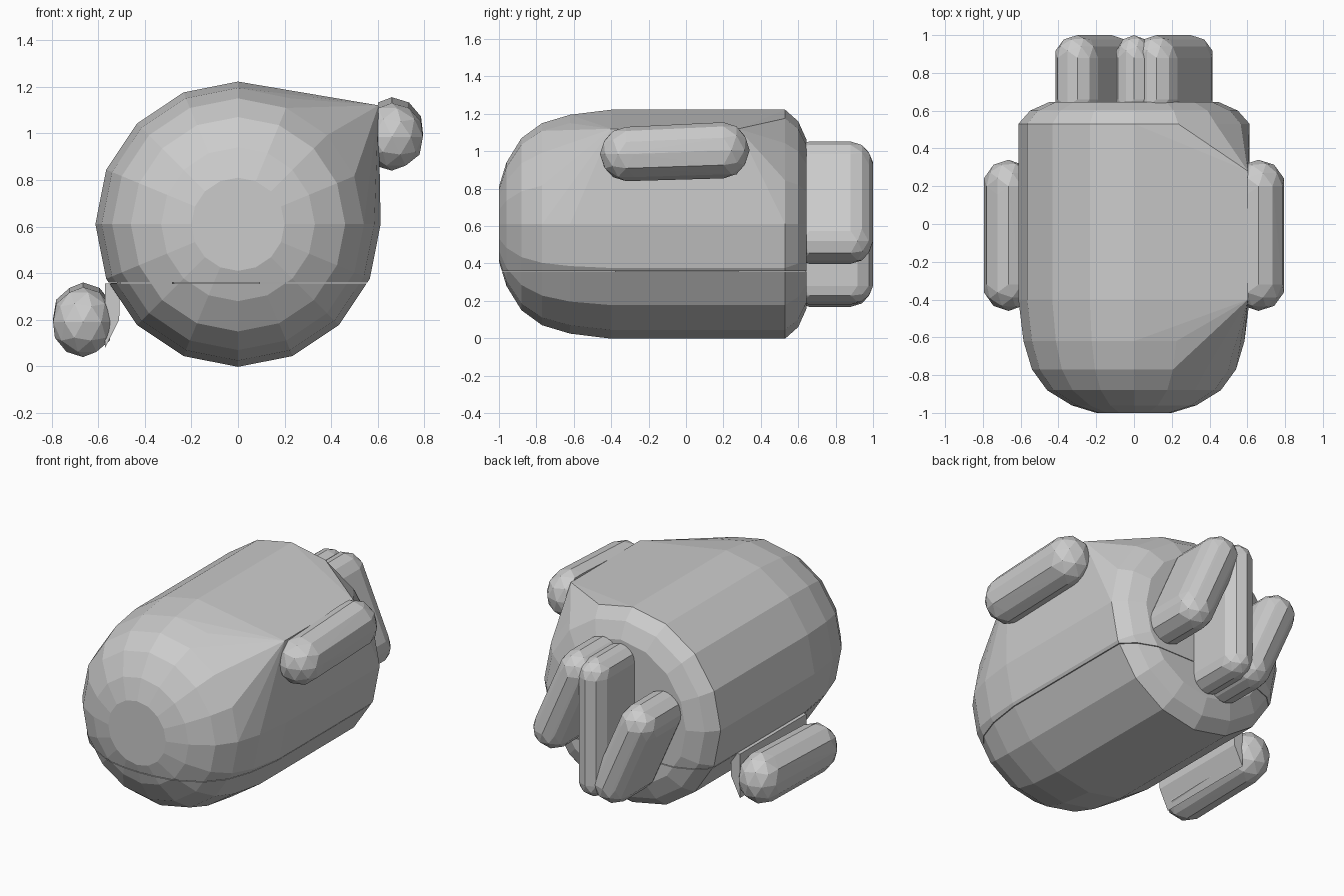
import bpy, bmesh, math
from mathutils import Vector

if "Cube" in bpy.data.objects:
    bpy.data.objects.remove(bpy.data.objects["Cube"])


def rehull(bm):
    """Keep only the convex hull of the mesh's points."""
    pts = [v.co.copy() for v in bm.verts]
    bm.clear()
    for p in pts:
        bm.verts.new(p)
    bmesh.ops.remove_doubles(bm, verts=bm.verts[:], dist=0.002)
    res = bmesh.ops.convex_hull(bm, input=bm.verts[:])
    junk = {g for g in res["geom_interior"] + res["geom_unused"]
            if isinstance(g, bmesh.types.BMVert)}
    bmesh.ops.delete(bm, geom=list(junk), context='VERTS')


def hull(name, pts, cut=None):
    """Convex part from points; cut=(point, normal) removes the normal side."""
    bm = bmesh.new()
    for p in pts:
        bm.verts.new(p)
    rehull(bm)
    if cut:
        bmesh.ops.bisect_plane(bm, geom=bm.verts[:] + bm.edges[:] + bm.faces[:],
                               plane_co=cut[0], plane_no=cut[1], clear_outer=True)
        rehull(bm)
    bmesh.ops.recalc_face_normals(bm, faces=bm.faces[:])
    me = bpy.data.meshes.new(name)
    bm.to_mesh(me)
    bm.free()
    ob = bpy.data.objects.new(name, me)
    bpy.context.collection.objects.link(ob)
    return ob


def ball(center, radii):
    bm = bmesh.new()
    bmesh.ops.create_icosphere(bm, subdivisions=2, radius=1)
    pts = [Vector(center) + Vector(a * b for a, b in zip(v.co, radii)) for v in bm.verts]
    bm.free()
    return pts


# Body: rounded nose, straight barrel, bevelled flat back
CZ = 0.61
profile = [(-1.0, .2), (-.96, .33), (-.88, .46), (-.77, .54), (-.62, .585),
           (-.4, .612), (.53, .612), (.6, .55), (.645, .45)]
barrel = []
for y, r in profile:
    for i in range(16):
        a = math.tau * i / 16
        barrel.append((r * math.cos(a), y, CZ + r * math.sin(a)))

# Upper shell swells out to meet the right side fin
web = [(.603, y, z) for y in (-.4, .28) for z in (.86, 1.12)]
hull("upper_body", barrel + web, ((0, 0, .36), (0, 0, -1)))
hull("lower_body", barrel, ((0, 0, .356), (0, 0, 1)))

# Side fins
hull("right_fin",
     ball((.66, -.32, .985), (.14, .14, .145)) + ball((.66, .2, 1.005), (.14, .14, .15)),
     ((.6, 0, 0), (-1, 0, 0)))
hull("left_fin",
     ball((-.665, -.32, .19), (.135, .14, .15)) + ball((-.665, .2, .205), (.135, .14, .155)),
     ((-.55, 0, 0), (1, 0, 0)))
hull("left_fin_web", [(x, y, z) for y in (-.38, .28)
                      for x, z in ((-.57, .355), (-.505, .36), (-.51, .2), (-.57, .08))])


# Rear bars: upright centre bar with a slanted bar on each side
def rear_bar(name, a, b, r):
    pts = []
    for x, z in (a, b):
        for y in (.66, .88):
            pts += ball((x, y, z), (r, .12, r))
    hull(name, pts, ((0, .64, 0), (0, -1, 0)))


rear_bar("rear_centre_bar", (0, .94), (0, .28), .1)
for side, s in (("right", 1), ("left", -1)):
    rear_bar(f"rear_{side}_bar", (s * .12, CZ + s * .32), (s * .3, CZ - s * .09), .122)
